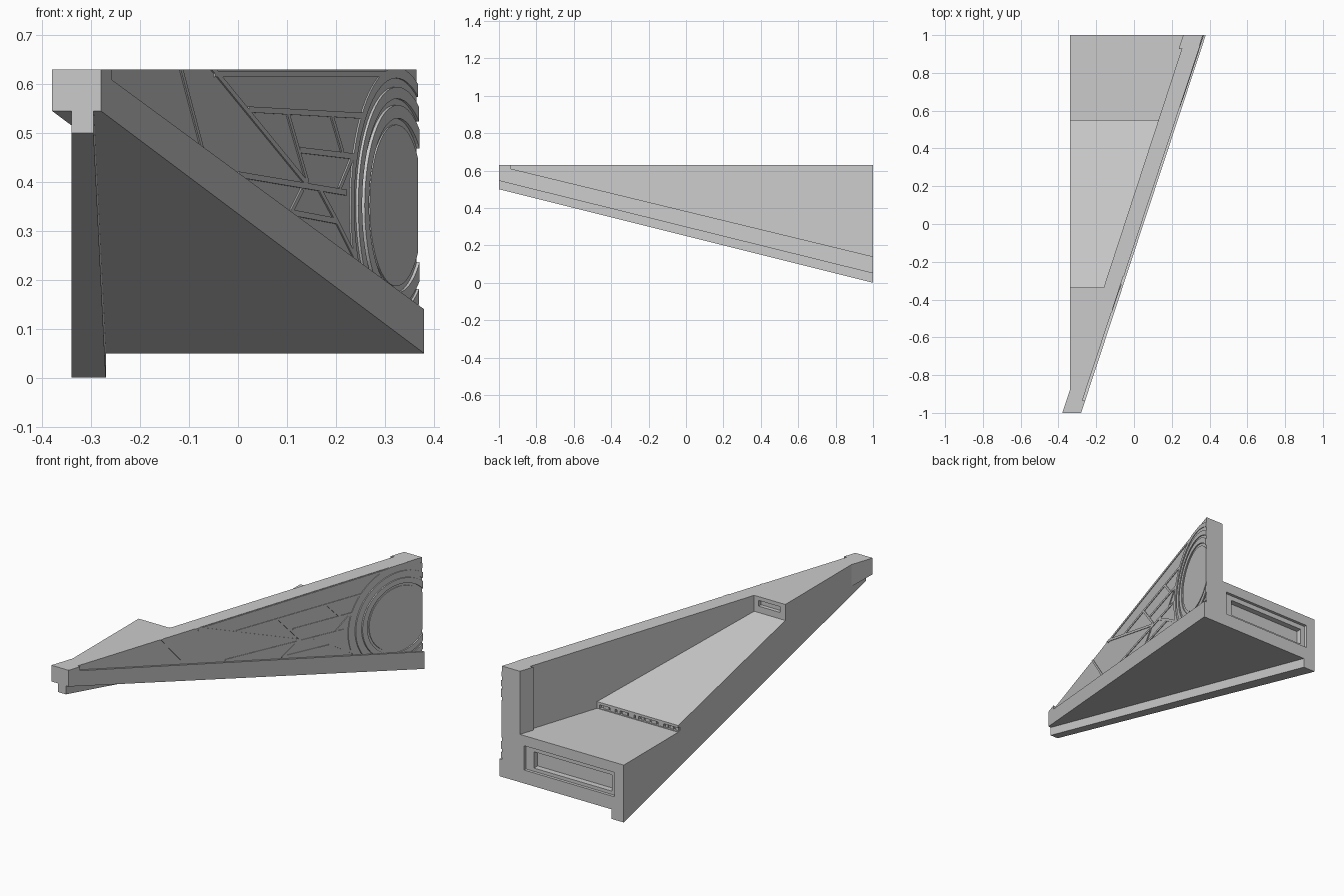
import bpy, bmesh, math, random
from mathutils import Vector

if "Cube" in bpy.data.objects:
    bpy.data.objects.remove(bpy.data.objects["Cube"])

random.seed(4)


def make(name, bm):
    bmesh.ops.recalc_face_normals(bm, faces=bm.faces)
    me = bpy.data.meshes.new(name)
    bm.to_mesh(me)
    bm.free()
    ob = bpy.data.objects.new(name, me)
    bpy.context.collection.objects.link(ob)
    return ob


def loft(bm, a, b):
    """Solid between two matching closed loops."""
    va, vb = [bm.verts.new(p) for p in a], [bm.verts.new(p) for p in b]
    n = len(va)
    bm.faces.new(va)
    bm.faces.new(vb[::-1])
    for i in range(n):
        j = (i + 1) % n
        bm.faces.new((va[i], va[j], vb[j], vb[i]))


def plan_solid(name, plan, low, high):
    """Extrude an xy outline between two heights given as functions of y."""
    bm = bmesh.new()
    loft(bm, [(x, y, low(y)) for x, y in plan], [(x, y, high(y)) for x, y in plan])
    return make(name, bm)


def box(name, x0, x1, y0, y1, z0, z1):
    return plan_solid(name, [(x0, y0), (x1, y0), (x1, y1), (x0, y1)],
                      lambda y: z0, lambda y: z1)


def cut(ob, cutter):
    m = ob.modifiers.new("cut", 'BOOLEAN')
    m.operation, m.solver, m.object = 'DIFFERENCE', 'EXACT', cutter
    bpy.context.view_layer.objects.active = ob
    bpy.ops.object.modifier_apply(modifier=m.name)
    bpy.data.objects.remove(cutter, do_unlink=True)


TOP = 0.63
flat = lambda z: (lambda y: z)
belly = lambda y: 0.545 - 0.2475 * (y + 1)
strip_top = lambda y: 0.14 + 0.2425 * (1 - y)
deck = lambda y: 0.335 + (0.55 - y) * 0.239
wall_x = lambda y: -0.295 + 0.33 * (y + 1)
inner_x = lambda y: -0.16 + 0.327 * (y + 0.335)

# Main wedge hull
hull = plan_solid("hull", [(-.38, -1), (-.28, -1), (.38, 1), (-.34, 1), (-.34, -.88)],
                  belly, flat(TOP))

# Open interior: sloping deck, then the lower flat rear floor with a wall pilaster
cut(hull, plan_solid("deck_cutter", [(-.5, -.335), (inner_x(-.335), -.335),
                                     (inner_x(.56), .56), (-.5, .56)], deck, flat(.8)))
cut(hull, plan_solid("floor_cutter", [(-.5, .55), (inner_x(.55), .55), (inner_x(.93), .93),
                                      (.236, .925), (.277, 1.05), (-.5, 1.05)],
                     flat(.30), flat(.8)))

# Recessed outer wall above the lower side strip
cut(hull, plan_solid("wall_cutter", [(wall_x(-.935), -.935), (wall_x(-.935) + .2, -.935),
                                     (wall_x(1.05) + .2, 1.05), (wall_x(1.05), 1.05)],
                     strip_top, flat(.8)))

# Stepped rear panel, step-face panel and slot under the deck edge
cut(hull, box("rear_frame_cutter", -.287, .236, .985, 1.1, .12, .247))
cut(hull, box("rear_panel_cutter", -.262, .19, .955, 1.1, .137, .222))
cut(hull, box("step_panel_cutter", -.31, -.185, -.355, -.30, .58, .61))
cut(hull, box("deck_slot_cutter", -.5, .115, .535, .57, .303, .322))

# Small fittings inside the deck slot
bm = bmesh.new()
x = -.335
while x < .08:
    w = random.uniform(.012, .035)
    y1 = random.uniform(.54, .549)
    loft(bm, [(x, .53, .30), (x + w, .53, .30), (x + w, y1, .30), (x, y1, .30)],
         [(x, .53, .324), (x + w, .53, .324), (x + w, y1, .324), (x, y1, .324)])
    x += w + .01
make("deck_slot_fittings", bm)

# Keel rail along the inner edge of the belly
plan_solid("keel", [(-.34, -1), (-.295, -1), (-.27, 1), (-.34, 1)],
           lambda y: .5 - .25 * (y + 1), lambda y: belly(y) + .01)


def clip(bm):
    """Trim wall relief to the recessed wall."""
    for co, no in (((0, 0, TOP), (0, 0, 1)), ((0, 1, 0), (0, 1, 0)),
                   ((0, 1, .14), (0, -.2425, -1))):
        bmesh.ops.bisect_plane(bm, geom=bm.verts[:] + bm.edges[:] + bm.faces[:],
                               plane_co=Vector(co), plane_no=Vector(no), clear_outer=True)
        bmesh.ops.holes_fill(bm, edges=[e for e in bm.edges if e.is_boundary], sides=0)


def on_wall(pts, h):
    return [(wall_x(y) + h, y, z) for y, z in pts]


# Seam bars on the outer wall, as (x, z) ends seen from the front
BARS = [(-.12, .64, -.07, .45), (-.06, .64, .14, .395), (.02, .548, .255, .535),
        (.10, .54, .14, .40), (.125, .465, .235, .452), (0, .415, .22, .378),
        (.19, .535, .212, .46), (.232, .45, .205, .385), (.13, .385, .105, .335),
        (.105, .338, .20, .32), (.165, .385, .20, .32), (.20, .32, .235, .25),
        (-.05, .62, .30, .62)]
bm = bmesh.new()
for xa, za, xb, zb in BARS:
    a, b = [Vector(((px + .295) / .33 - 1, z)) for px, z in ((xa, za), (xb, zb))]
    d = (b - a).normalized() * .006
    n = Vector((-d.y, d.x))
    quad = [a + n, a - n, b - n, b + n]
    loft(bm, on_wall(quad, -.006), on_wall(quad, .003))
clip(bm)
make("wall_seam_bars", bm)

# Round wall emblem-free disc and its concentric rings
CY, CZ, SEG = .865, .352, 64


def circle(r, h):
    return on_wall([(CY + r * math.cos(2 * math.pi * i / SEG),
                     CZ + r * math.sin(2 * math.pi * i / SEG)) for i in range(SEG)], h)


bm = bmesh.new()
loft(bm, circle(.165, -.006), circle(.165, .003))
clip(bm)
make("wall_disc", bm)

for k, (r0, r1, h) in enumerate(((.178, .205, .006), (.218, .242, .005), (.26, .282, .003))):
    bm = bmesh.new()
    loops = [[bm.verts.new(p) for p in circle(r, z)]
             for r, z in ((r0, -.006), (r0, h), (r1, h), (r1, -.006))]
    for a, b in zip(loops, loops[1:] + loops[:1]):
        for i in range(SEG):
            j = (i + 1) % SEG
            bm.faces.new((a[i], a[j], b[j], b[i]))
    clip(bm)
    make(f"wall_ring_{k + 1}", bm)
